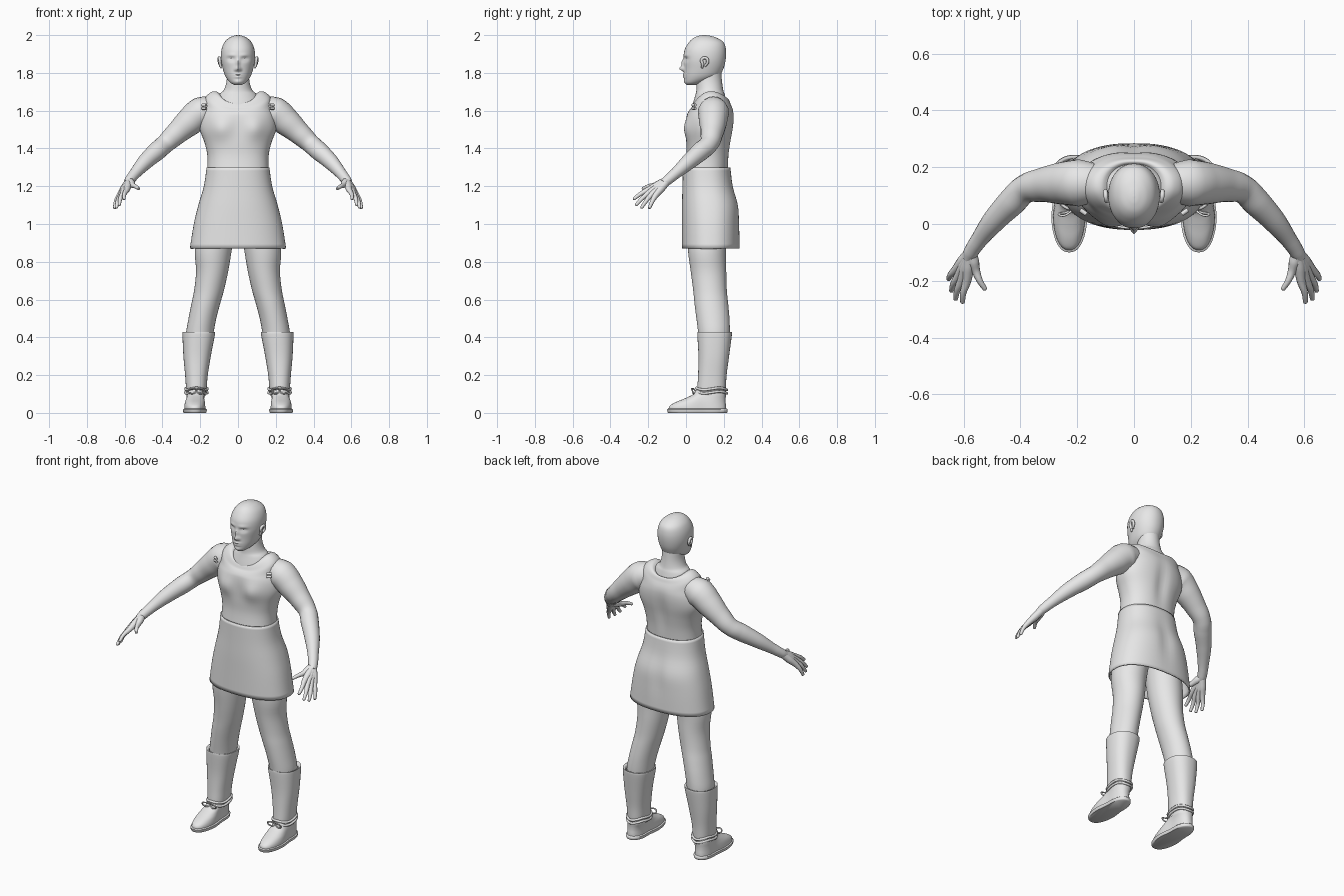
import bpy, bmesh
from math import sin, cos, pi, exp
from mathutils import Vector

cube = bpy.data.objects.get("Cube")
if cube:
    bpy.data.objects.remove(cube)

grey = bpy.data.materials.new("plain grey")
grey.use_nodes = True
grey.diffuse_color = (0.8, 0.8, 0.8, 1)
grey.node_tree.nodes["Principled BSDF"].inputs["Base Color"].default_value = grey.diffuse_color


def finish(ob, mirror=False, thickness=0):
    ob.data.materials.clear()
    ob.data.materials.append(grey)
    bpy.ops.object.select_all(action="DESELECT")
    ob.select_set(True)
    bpy.context.view_layer.objects.active = ob
    bpy.ops.object.shade_smooth_by_angle(angle=0.9)
    if thickness:
        ob.modifiers.new("cloth", "SOLIDIFY").thickness = thickness
    if mirror:
        ob.modifiers.new("other side", "MIRROR")
    return ob


def spline(a, b, c, d, t):
    return [0.5 * (2*q + (r-p)*t + (2*p-5*q+4*r-s)*t*t + (3*q-p-3*r+s)*t**3)
            for p, q, r, s in zip(a, b, c, d)]


def sym(rows):
    """Expand (z, half width, y min, y max) to a full row."""
    return [(z, -w, w, y0, y1) for z, w, y0, y1 in rows]


def loft(name, rows, segs=48, steps=4, power=2.3, warp=None, caps=True, **opts):
    """Skin over oval rings given as (z, x min, x max, y min, y max)."""
    full = []
    for i in range(len(rows) - 1):
        around = [rows[max(0, min(len(rows) - 1, i + k))] for k in (-1, 0, 1, 2)]
        full += [spline(*around, s / steps) for s in range(steps)]
    full.append(rows[-1])
    bm = bmesh.new()
    rings = []
    for z, x0, x1, y0, y1 in full:
        ring = []
        for k in range(segs):
            c, s = cos(2*pi*k/segs), sin(2*pi*k/segs)
            u = abs(c)**(2/power) * (1 if c > 0 else -1)
            v = abs(s)**(2/power) * (1 if s > 0 else -1)
            p = Vector(((x0+x1)/2 + u*(x1-x0)/2, (y0+y1)/2 + v*(y1-y0)/2, z))
            ring.append(bm.verts.new(warp(p, u, v) if warp else p))
        rings.append(ring)
    for a, b in zip(rings, rings[1:]):
        for k in range(segs):
            n = (k + 1) % segs
            bm.faces.new((a[k], a[n], b[n], b[k]))
    if caps:
        bm.faces.new(rings[0][::-1])
        bm.faces.new(rings[-1])
    me = bpy.data.meshes.new(name)
    bm.to_mesh(me)
    bm.free()
    ob = bpy.data.objects.new(name, me)
    bpy.context.collection.objects.link(ob)
    return finish(ob, **opts)


def tube(name, points, res=5, cyclic=False, mirror=True):
    """Round limb through points given as (x, y, z, radius)."""
    cu = bpy.data.curves.new(name, "CURVE")
    cu.dimensions = "3D"
    cu.bevel_depth, cu.bevel_resolution = 1, res
    cu.resolution_u, cu.use_fill_caps = 6, True
    sp = cu.splines.new("BEZIER")
    sp.bezier_points.add(len(points) - 1)
    sp.use_cyclic_u = cyclic
    for bp, (x, y, z, r) in zip(sp.bezier_points, points):
        bp.co, bp.radius = (x, y, z), r
        bp.handle_left_type = bp.handle_right_type = "AUTO"
    ob = bpy.data.objects.new(name, cu)
    bpy.context.collection.objects.link(ob)
    bpy.ops.object.select_all(action="DESELECT")
    ob.select_set(True)
    bpy.context.view_layer.objects.active = ob
    bpy.ops.object.convert(target="MESH")
    return finish(bpy.context.object, mirror)


def bump(a, a0, wa, b, b0, wb):
    return exp(-((a - a0) / wa)**2 - ((b - b0) / wb)**2)


# Head with nose, eye sockets, brow, lips and chin pushed out of the front
def face(p, u, v):
    if v < 0:
        x, z = abs(p.x), p.z
        out = 0.024 * bump(x, 0, 0.012, z, 1.822, 0.012)
        out += 0.013 * bump(x, 0, 0.009, z, 1.85, 0.022)
        out += 0.006 * bump(x, 0.014, 0.007, z, 1.817, 0.008)
        out -= 0.013 * bump(x, 0.036, 0.018, z, 1.873, 0.011)
        out += 0.007 * bump(x, 0.036, 0.012, z, 1.871, 0.006)
        out += 0.005 * bump(x, 0.034, 0.024, z, 1.893, 0.008)
        out += 0.007 * bump(x, 0, 0.02, z, 1.791, 0.005)
        out += 0.007 * bump(x, 0, 0.018, z, 1.778, 0.005)
        out += 0.006 * bump(x, 0, 0.02, z, 1.752, 0.011)
        p.y -= out
    return p


loft("head", sym([
    (1.735, .018, .006, .05), (1.75, .043, -.005, .10), (1.78, .066, -.01, .17),
    (1.82, .08, -.01, .197), (1.87, .09, -.012, .21), (1.92, .088, -.008, .212),
    (1.96, .073, .014, .2), (1.985, .048, .04, .165), (1.997, .02, .07, .125),
    (2.0, .003, .095, .1)]), segs=96, steps=7, power=2.1, warp=face)
loft("neck", sym([
    (1.55, .14, .02, .23), (1.63, .125, .035, .218), (1.685, .1, .05, .205),
    (1.71, .075, .055, .197), (1.76, .06, .058, .19), (1.83, .058, .08, .185)]), power=2)
tube("ears", [(.088, .085, 1.825, .005), (.094, .088, 1.845, .008), (.097, .083, 1.87, .008),
              (.1, .105, 1.879, .008), (.1, .115, 1.86, .008), (.093, .1, 1.835, .006)], 3)


# Sleeveless top: scooped neckline and bust
def top_shape(p, u, v):
    rise = max(0, min(1, (p.z - 1.58) / 0.1))
    p.z -= (0.065 if v < 0 else 0.04) * rise * v * v
    if v < 0:
        p.y -= 0.022 * bump(abs(p.x), 0.09, 0.055, p.z, 1.505, 0.055)
    else:
        p.y -= 0.012 * bump(p.x, 0, 0.035, p.z, 1.46, 0.12)
    return p


loft("sleeveless_top", sym([
    (1.28, .163, -.008, .222), (1.36, .162, .002, .228), (1.43, .177, .002, .238),
    (1.50, .202, .004, .25), (1.56, .2, .004, .255), (1.62, .18, .012, .25),
    (1.67, .172, .025, .238), (1.698, .142, .036, .228), (1.702, .115, .041, .218),
    (1.69, .096, .048, .208)]), segs=72, warp=top_shape, caps=False)
for z in (1.612, 1.63):
    tube("strap_tabs", [(.168, .035, z, .008), (.19, .05, z, .008)], 2)


# Skirt, open at the hem
def skirt_shape(p, u, v):
    if v > 0:
        p.y -= 0.01 * bump(p.x, 0, 0.04, p.z, 1.08, 0.12)
    return p


loft("skirt", sym([
    (.87, .255, -.021, .285), (1.0, .234, -.021, .284), (1.1, .21, -.021, .279),
    (1.2, .181, -.019, .25), (1.3, .166, -.018, .235)]), segs=72, warp=skirt_shape,
    caps=False, thickness=0.008)

# Legs
loft("legs", [
    (.35, .14, .27, .07, .225), (.42, .13, .275, .065, .232), (.5, .115, .262, .055, .23),
    (.58, .094, .246, .045, .223), (.65, .074, .232, .038, .216), (.75, .052, .222, .025, .213),
    (.87, .032, .228, .01, .212), (1.02, .01, .2, .01, .225)], power=2, mirror=True)


# Boots: shaft with rolled rim, shoe, sole and ankle lacing
def instep(p, u, v):
    p.x -= 0.009 * u * exp(-((p.y - 0.1) / 0.05)**2)
    return p


loft("boot_shafts", [
    (.09, .172, .272, .06, .208), (.13, .166, .275, .06, .211), (.2, .16, .28, .064, .215),
    (.3, .144, .289, .066, .228), (.415, .122, .294, .06, .243), (.425, .125, .291, .063, .24),
    (.42, .136, .28, .074, .229), (.39, .14, .276, .08, .225)], caps=False, mirror=True)
loft("shoes", [
    (.012, .17, .287, -.092, .213), (.035, .171, .286, -.088, .212), (.055, .172, .284, -.058, .21),
    (.075, .172, .281, -.01, .21), (.1, .169, .278, .04, .212), (.135, .168, .275, .062, .21)],
    warp=instep, mirror=True)
loft("soles", [
    (0, .167, .289, -.094, .215), (.004, .164, .292, -.098, .219), (.018, .163, .293, -.1, .22),
    (.022, .168, .288, -.096, .216)], steps=1, warp=instep, mirror=True)
for z in (.108, .127):
    ring = [(.22 + .058*cos(a*pi/6), .136 + .081*sin(a*pi/6), z + .005*sin(a*pi/2), .007)
            for a in range(12)]
    tube("boot_laces", ring, 2, cyclic=True)
for side in (-1, 1):
    tube("lace_bow", [(.22, .05, .115, .004), (.22 + side*.025, .03, .128, .004),
                      (.22 + side*.045, .035, .115, .004), (.22 + side*.02, .04, .102, .004)],
         2, cyclic=True)

# Arms
tube("arms", [(.12, .145, 1.61, .065), (.195, .145, 1.59, .083), (.26, .143, 1.538, .074),
              (.325, .137, 1.48, .06), (.385, .122, 1.425, .05), (.43, .078, 1.385, .05),
              (.49, .015, 1.33, .042), (.545, -.055, 1.268, .03), (.575, -.1, 1.23, .026),
              (.585, -.12, 1.215, .022)], 8)

# Hands: each finger starts at the wrist so that the palm bones merge
wrist = Vector((.576, -.1, 1.228))
fingers = {
    "index": ((.59, -.205, 1.178), (.605, -.28, 1.13)),
    "middle": ((.608, -.2, 1.162), (.63, -.268, 1.097)),
    "ring": ((.62, -.185, 1.152), (.645, -.238, 1.083)),
    "little": ((.63, -.163, 1.148), (.655, -.196, 1.08)),
    "thumb": ((.557, -.165, 1.205), (.523, -.233, 1.186)),
}
for name, ends in fingers.items():
    knuckle, tip = map(Vector, ends)
    palm, bend = wrist.lerp(knuckle, .5), knuckle.lerp(tip, .5) + Vector((.004, 0, .004))
    near = knuckle.lerp(tip, .95)
    spots = ((wrist, .021), (palm, .021), (knuckle, .015), (bend, .011), (near, .008), (tip, .003))
    tube(name + "_fingers", [(*p, r) for p, r in spots], 4)
